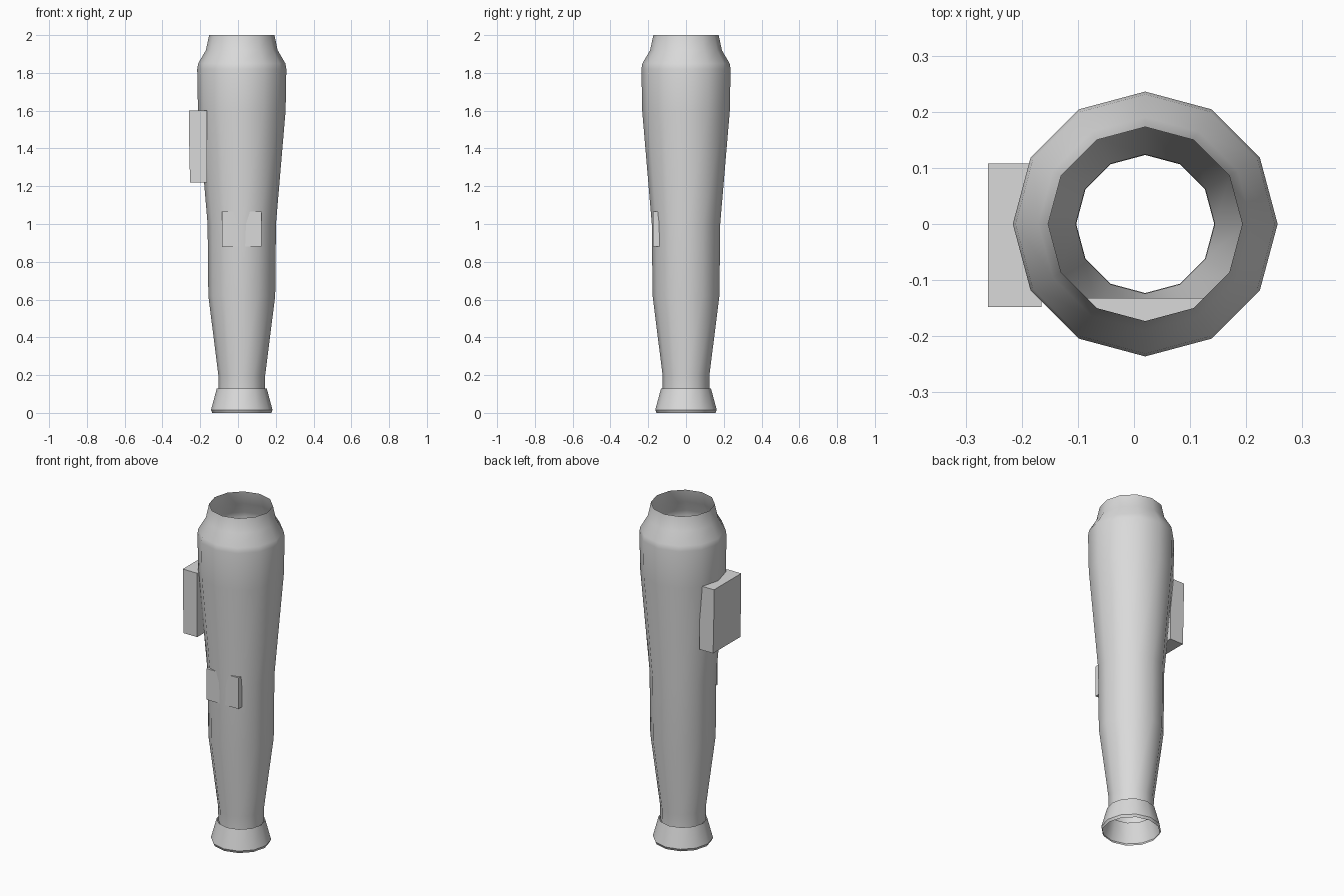
import bpy, bmesh, math

cube = bpy.data.objects.get("Cube")
if cube:
    bpy.data.objects.remove(cube, do_unlink=True)

SIDES = 12
AXIS_X = 0.02

grey = bpy.data.materials.new("light_grey")
grey.use_nodes = True
colour = (0.7, 0.7, 0.7, 1)
grey.diffuse_color = colour
grey.node_tree.nodes["Principled BSDF"].inputs["Base Color"].default_value = colour


def add_object(name, bm):
    mesh = bpy.data.meshes.new(name)
    bm.to_mesh(mesh)
    bm.free()
    mesh.materials.append(grey)
    obj = bpy.data.objects.new(name, mesh)
    bpy.context.collection.objects.link(obj)
    return obj


def lathe(name, profile, angle):
    """Open tube through (radius, height) rings, listed from bottom to top."""
    bm = bmesh.new()
    rings = []
    for r, z in profile:
        turns = [2 * math.pi * i / SIDES for i in range(SIDES)]
        rings.append([bm.verts.new((AXIS_X + r * math.cos(a), r * math.sin(a), z))
                      for a in turns])
    for low, high in zip(rings, rings[1:]):
        for i in range(SIDES):
            j = (i + 1) % SIDES
            bm.faces.new((low[i], low[j], high[j], high[i]))
    obj = add_object(name, bm)
    bpy.ops.object.select_all(action="DESELECT")
    obj.select_set(True)
    bpy.context.view_layer.objects.active = obj
    bpy.ops.object.shade_smooth_by_angle(angle=math.radians(angle))
    return obj


def prism(name, outline, y0, y1):
    """Solid with an (x, z) outline, extruded from y0 to y1."""
    bm = bmesh.new()
    face = bm.faces.new([bm.verts.new((x, y0, z)) for x, z in outline])
    result = bmesh.ops.extrude_face_region(bm, geom=[face])
    moved = [v for v in result["geom"] if isinstance(v, bmesh.types.BMVert)]
    bmesh.ops.translate(bm, verts=moved, vec=(0, y1 - y0, 0))
    bmesh.ops.recalc_face_normals(bm, faces=bm.faces)
    return add_object(name, bm)


# Hollow handle body with narrowed neck
lathe("tube_body", [(0.123, 0.12), (0.124, 0.2), (0.177, 0.62), (0.181, 1.0),
                    (0.232, 1.6), (0.236, 1.82), (0.231, 1.85), (0.19, 1.92),
                    (0.173, 2.0)], 60)

# Flared foot with a small turned-in lip
lathe("flared_foot", [(0.156, 0.0), (0.163, 0.015), (0.132, 0.13)], 33)

# Control box on the right side
prism("side_box", [(-0.165, 1.22), (-0.254, 1.22), (-0.26, 1.5),
                   (-0.26, 1.6), (-0.165, 1.6)], -0.148, 0.108)

# Plate set through the front wall, its ends standing proud
prism("front_plate", [(-0.085, 0.88), (0.125, 0.88), (0.125, 1.065),
                      (-0.085, 1.065)], -0.175, -0.132)
